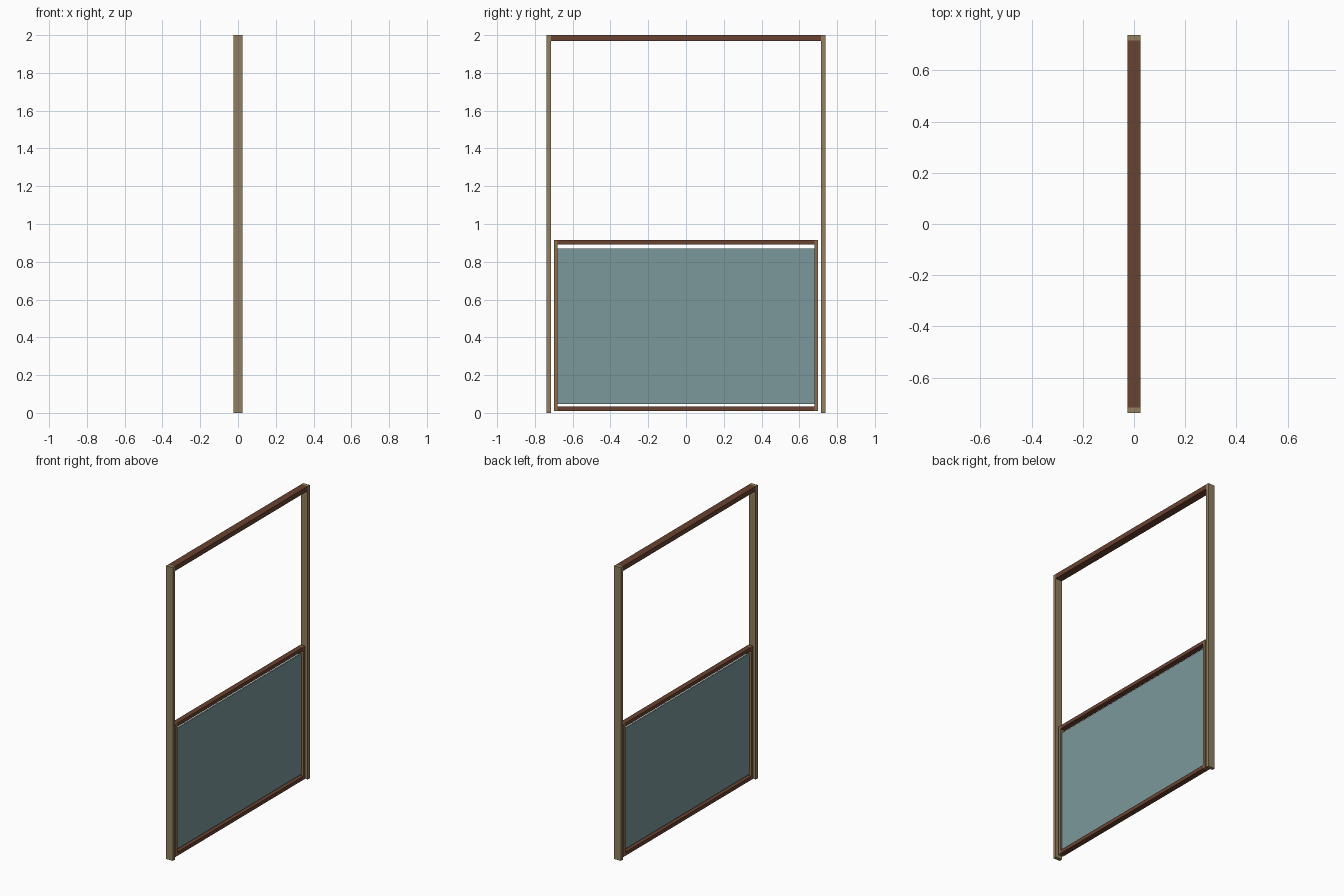
import bpy
import bmesh

if "Cube" in bpy.data.objects:
    bpy.data.objects.remove(bpy.data.objects["Cube"])


def material(name, rgb):
    """Flat colour from 8-bit sRGB, stored as linear."""
    mat = bpy.data.materials.new(name)
    lin = [((c / 255 + 0.055) / 1.055) ** 2.4 for c in rgb]
    mat.diffuse_color = (*lin, 1)
    mat.use_nodes = True
    mat.node_tree.nodes["Principled BSDF"].inputs["Base Color"].default_value = mat.diffuse_color
    return mat


TAN = material("tan_wood", (146, 127, 94))
OAK = material("oak_wood", (140, 109, 76))
BROWN = material("dark_brown_wood", (104, 66, 48))
TEAL = material("teal_glass", (124, 153, 156))


def box(name, depth, y, z, mat):
    """Box centred on x, spanning the y and z ranges."""
    bm = bmesh.new()
    bmesh.ops.create_cube(bm, size=1)
    for v in bm.verts:
        v.co = (v.co.x * depth, y[v.co.y > 0], z[v.co.z > 0])
    mesh = bpy.data.meshes.new(name)
    bm.to_mesh(mesh)
    bm.free()
    mesh.materials.append(mat)
    obj = bpy.data.objects.new(name, mesh)
    bpy.context.collection.objects.link(obj)
    return obj


def mirrored_pair(name, depth, y, z, mat):
    """Box mirrored across y = 0."""
    mod = box(name, depth, y, z, mat).modifiers.new("Mirror", "MIRROR")
    mod.use_axis = (False, True, False)


# Outer frame
mirrored_pair("frame_posts", 0.05, (0.716, 0.738), (0, 2), TAN)
box("frame_top_rail", 0.05, (-0.716, 0.716), (1.968, 2), BROWN)

# Lower sash
mirrored_pair("sash_stiles", 0.036, (0.679, 0.698), (0.01, 0.915), OAK)
box("sash_top_rail", 0.036, (-0.679, 0.679), (0.891, 0.915), BROWN)
box("sash_bottom_rail", 0.036, (-0.679, 0.679), (0.01, 0.035), BROWN)

# Glass pane, with a narrow gap above and below
box("sash_pane", 0.01, (-0.679, 0.679), (0.046, 0.869), TEAL)
